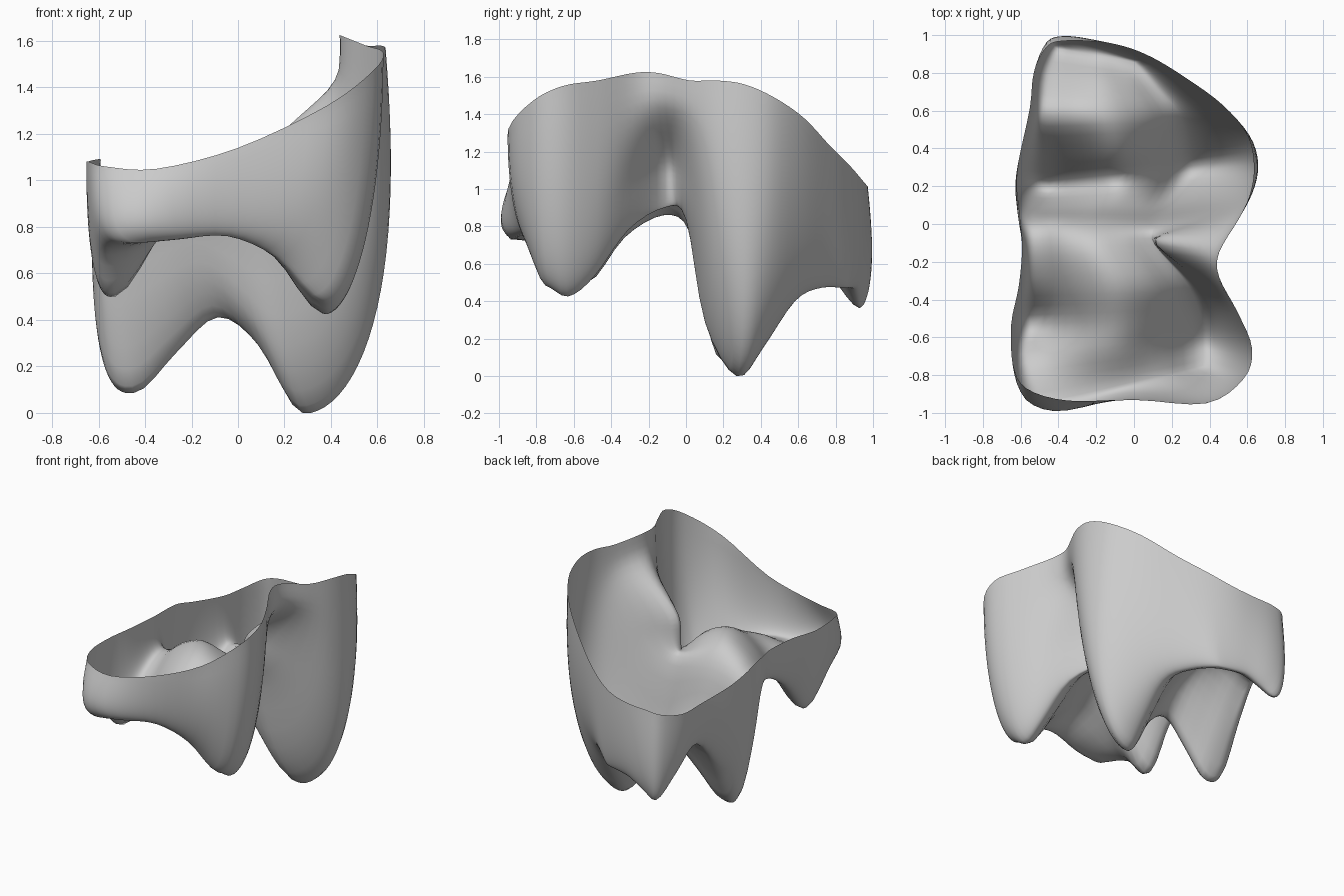
import bpy, bmesh, math
from mathutils import Vector

cube = bpy.data.objects.get("Cube")
if cube:
    bpy.data.objects.remove(cube, do_unlink=True)

UP = 4       # subdivisions between control points
WALL = 24    # steps down the side wall


def beyond(p, q):
    """Point past the open end p, level so that the ends round off."""
    return Vector((2 * p.x - q.x, 2 * p.y - q.y, q.z))


def smooth(pts, closed=False):
    """Catmull-Rom curve through the points, UP steps per span."""
    if closed:
        ext = [pts[-1]] + pts + pts[:2]
    else:
        ext = [beyond(pts[0], pts[1])] + pts + [beyond(pts[-1], pts[-2])]
    out = []
    for a, b, c, d in zip(ext, ext[1:], ext[2:], ext[3:]):
        for s in range(UP):
            t = s / UP
            out.append(0.5 * (2 * b + (c - a) * t + (2 * a - 5 * b + 4 * c - d) * t ** 2
                              + (3 * b - a - 3 * c + d) * t ** 3))
    return out if closed else out + [pts[-1].copy()]


# Chewing surface, front to back: left end x, y, right end x, y, five heights across
ROWS = [
    (-.46, -.95, .37, -.75, .73, .745, .76, .67, .48),
    (-.54, -.72, .37, -.63, .68, .79, .86, .70, .42),
    (-.53, -.53, .36, -.49, .49, .80, .94, .80, .53),
    (-.52, -.33, .28, -.31, .74, .93, 1.04, .96, .78),
    (-.52, -.12, .11, -.11, .86, .97, 1.03, .98, .90),
    (-.52, .02, .09, .00, .78, .86, .89, .87, .84),
    (-.49, .09, .19, .10, .38, .48, .58, .46, .28),
    (-.45, .19, .28, .27, .075, .25, .41, .28, -.01),
    (-.46, .36, .28, .41, .36, .50, .60, .42, .15),
    (-.47, .57, .24, .58, .66, .72, .71, .58, .40),
    (-.45, .78, .12, .72, .52, .58, .62, .56, .47),
    (-.40, .93, .00, .86, .36, .41, .46, .47, .47),
]

# Open rim, one point for each control point on the edge of the chewing surface
RIM = [
    (-.57, -.87, 1.06), (-.64, -.74, 1.08), (-.65, -.53, 1.08), (-.61, -.33, 1.09),
    (-.59, -.12, 1.09), (-.60, .00, 1.08), (-.61, .10, 1.07), (-.62, .22, 1.05),
    (-.60, .38, 1.01), (-.55, .62, .97), (-.53, .80, .96), (-.46, .94, .99),
    (-.36, .97, 1.01), (-.20, .965, 1.02), (-.05, .94, 1.05),
    (.10, .88, 1.12), (.28, .77, 1.23), (.47, .63, 1.38), (.60, .47, 1.49),
    (.635, .31, 1.56), (.615, .16, 1.58), (.55, .02, 1.58), (.45, -.15, 1.62),
    (.45, -.28, 1.62), (.55, -.47, 1.58), (.625, -.66, 1.55), (.58, -.82, 1.47),
    (.38, -.95, 1.32), (.00, -.93, 1.14), (-.35, -.935, 1.05),
]

# Swellings of the side wall: x, y, reach, push along x, push along y
SWELLS = [
    (-.44, -.93, .25, -.03, -.07),
    (.62, .30, .25, .07, .01),
    (-.38, .96, .22, -.01, .035),
    (-.61, .15, .25, -.025, .0),
]

control = []
for xl, yl, xr, yr, *zs in ROWS:
    control.append(smooth([Vector((xl + (xr - xl) * i / 4, yl + (yr - yl) * i / 4, z))
                           for i, z in enumerate(zs)]))
columns = [smooth(list(col)) for col in zip(*control)]
grid = list(zip(*columns))
nr, nc = len(grid), len(grid[0])

bm = bmesh.new()
gv = [[bm.verts.new(p) for p in row] for row in grid]
for r in range(nr - 1):
    for c in range(nc - 1):
        bm.faces.new((gv[r][c], gv[r + 1][c], gv[r + 1][c + 1], gv[r][c + 1]))

# Side wall: rounded drop from the rim to the cusps, pinched in at the side groove
edge = ([gv[r][0] for r in range(nr)] + [gv[-1][c] for c in range(1, nc - 1)]
        + [gv[r][-1] for r in reversed(range(nr))]
        + [gv[0][c] for c in reversed(range(1, nc - 1))])
rim = smooth([Vector(p) for p in RIM], closed=True)


def near(p, x, y, size):
    return math.exp(-((p.x - x) ** 2 + (p.y - y) ** 2) / size ** 2)


def step(t):
    t = max(0, min(1, t))
    return t * t * (3 - 2 * t)


previous = edge
for k in range(1, WALL + 1):
    a = math.pi / 2 * (1 - k / WALL)
    line = 1 - math.sin(a)
    ring = []
    for low, top in zip(edge, rim):
        # the low side has fuller walls than the tall side
        full = max(0, math.cos(a)) ** (.65 + .35 * step((low.co.x + .4) / .6))
        groove = near(top, .46, -.14, .15)
        f = full + groove * (step((line - .25) / .6) - full)
        p = low.co + (top - low.co) * f
        p.z = low.co.z + (top.z - low.co.z) * line
        for x, y, reach, dx, dy in SWELLS:
            p += Vector((dx, dy, 0)) * math.sin(2 * a) * near(top, x, y, reach)
        ring.append(bm.verts.new(p))
    for i in range(len(ring)):
        j = (i + 1) % len(ring)
        bm.faces.new((previous[i], previous[j], ring[j], ring[i]))
    previous = ring

# Soften everything but the open rim
free = [v for v in bm.verts if not v.is_boundary]
bmesh.ops.smooth_vert(bm, verts=free, factor=.5,
                      use_axis_x=True, use_axis_y=True, use_axis_z=True)
bmesh.ops.recalc_face_normals(bm, faces=bm.faces)
# Turn the shell so its outside faces down and out
bm.faces.ensure_lookup_table()
if bm.faces[0].normal.z > 0:
    bmesh.ops.reverse_faces(bm, faces=bm.faces)
for f in bm.faces:
    f.smooth = True

mesh = bpy.data.meshes.new("tooth_crown_shell")
bm.to_mesh(mesh)
bm.free()
crown = bpy.data.objects.new("tooth_crown_shell", mesh)
bpy.context.collection.objects.link(crown)

grey = bpy.data.materials.new("light grey")
grey.use_nodes = True
colour = (.6, .6, .6, 1)
grey.diffuse_color = colour
grey.node_tree.nodes["Principled BSDF"].inputs["Base Color"].default_value = colour
mesh.materials.append(grey)
